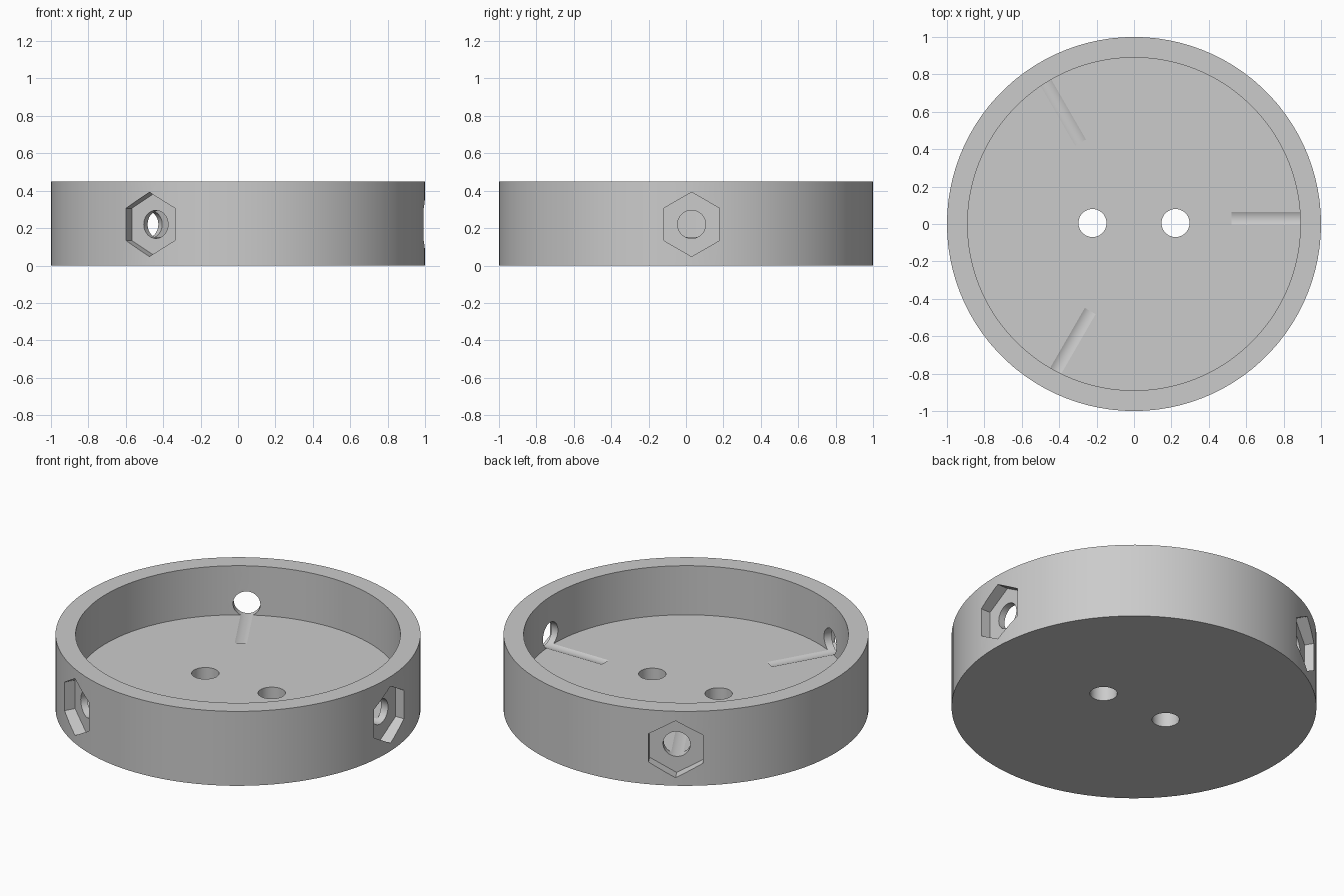
import bpy
from math import radians, pi
from mathutils import Matrix

default = bpy.data.objects.get("Cube")
if default:
    bpy.data.objects.remove(default, do_unlink=True)

HEIGHT, FLOOR = 0.45, 0.153
BOLT_Z, BOLT_SHIFT, HOLE_R = 0.22, 0.03, 0.075

grey = bpy.data.materials.new("light_grey")
grey.use_nodes = True
colour = (0.6, 0.6, 0.6, 1)
grey.diffuse_color = colour
grey.node_tree.nodes["Principled BSDF"].inputs["Base Color"].default_value = colour


def prism(name, sides, radius, start, end, matrix=None):
    """Regular prism along local z from start to end, placed by matrix."""
    bpy.ops.mesh.primitive_cylinder_add(vertices=sides, radius=radius, depth=end - start)
    ob = bpy.context.object
    ob.name = name
    ob.data.transform(Matrix.Translation((0, 0, (start + end) / 2)))
    if matrix:
        ob.data.transform(matrix)
    ob.data.materials.append(grey)
    return ob


def cut(body, cutter):
    """Subtract the cutter from the body and discard it."""
    cutter.hide_render = True
    mod = body.modifiers.new(cutter.name, "BOOLEAN")
    mod.operation = "DIFFERENCE"
    mod.solver = "EXACT"
    mod.object = cutter
    bpy.context.view_layer.objects.active = body
    bpy.ops.object.modifier_apply(modifier=mod.name)
    bpy.data.objects.remove(cutter, do_unlink=True)


# Round open cup
cup = prism("round_cup", 100, 1, 0, HEIGHT)
cut(cup, prism("cup_hollow", 100, 0.89, FLOOR, HEIGHT + 0.2))

# Two holes through the floor
for x in (-0.222, 0.222):
    cut(cup, prism("floor_hole", 48, HOLE_R, -0.1, 0.3, Matrix.Translation((x, 0.005, 0))))

# Three radial bolt holes with hexagonal nut pockets; each hole grooves the floor
for angle in (0, 120, 240):
    place = (Matrix.Rotation(radians(angle), 4, "Z")
             @ Matrix.Translation((0, BOLT_SHIFT, BOLT_Z))
             @ Matrix.Rotation(pi / 2, 4, "Y"))
    # local x of the prism points down, so hexagon corners are turned to top and bottom
    upright = place @ Matrix.Rotation(pi / 2, 4, "Z")
    cut(cup, prism("bolt_hole", 48, HOLE_R, 0.52, 1.2, place))
    cut(cup, prism("nut_pocket", 6, 0.172, 0.93, 1.2, upright))

# Smooth the curved walls while keeping rims and pockets crisp
bpy.ops.object.select_all(action="DESELECT")
cup.select_set(True)
bpy.context.view_layer.objects.active = cup
bpy.ops.object.shade_smooth_by_angle(angle=radians(20))
